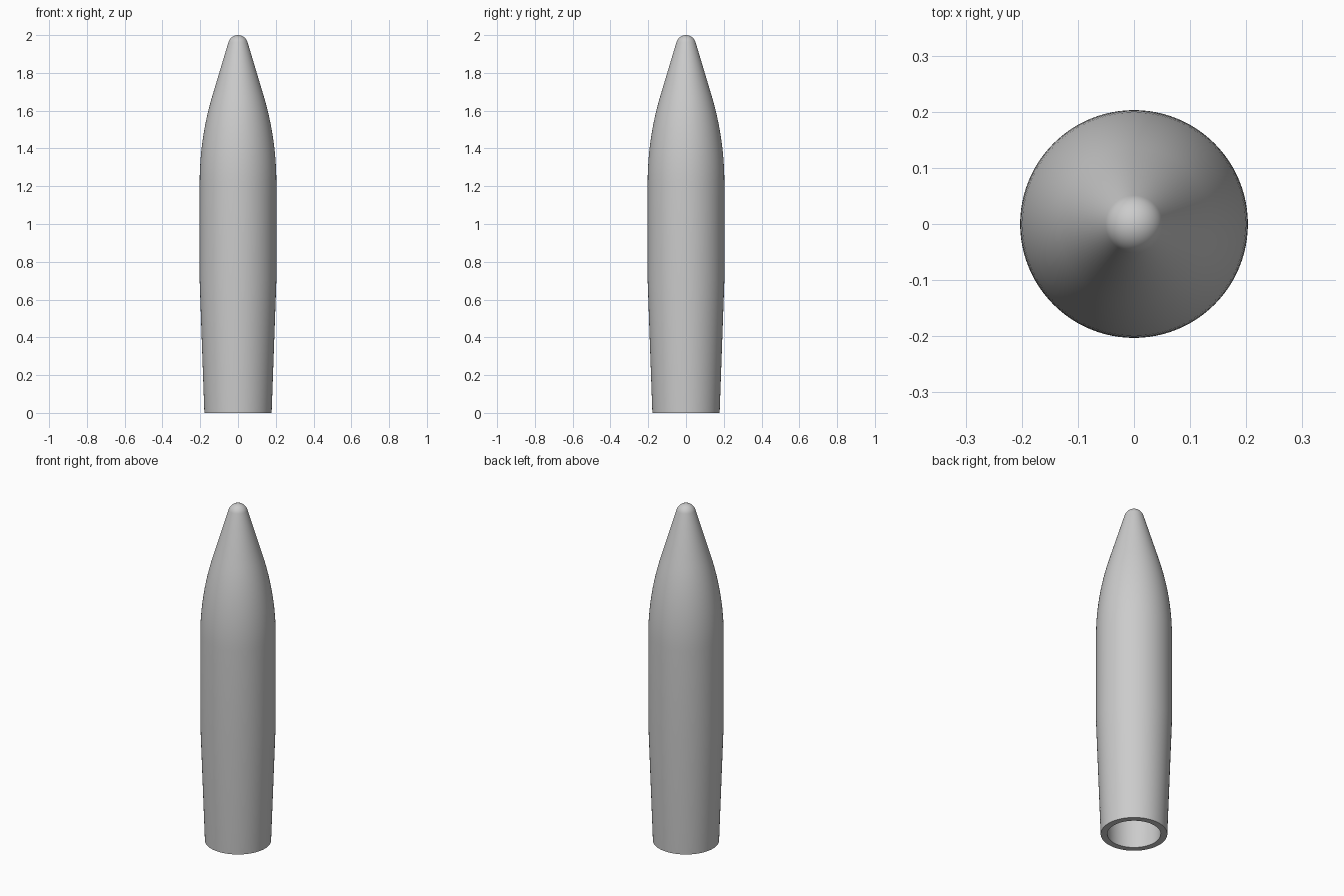
import bpy, bmesh, math

cube = bpy.data.objects.get("Cube")
if cube:
    bpy.data.objects.remove(cube, do_unlink=True)

SEGMENTS = 96
WALL = 0.035
BODY_R, TIP_R = 0.203, 0.053
SHOULDER_Z, OGIVE_R = 1.22, 1.6
CONE_ANGLE = math.radians(16.7)

grey = bpy.data.materials.new("plain grey")
grey.use_nodes = True
colour = (0.6, 0.6, 0.6, 1)
grey.diffuse_color = colour
grey.node_tree.nodes["Principled BSDF"].inputs["Base Color"].default_value = colour


def skin(inset):
    """Profile (radius, height) from the open base to the tip, offset inward."""
    pts = [(0.178 - inset, 0), (BODY_R - inset, 0.7)]
    # curved shoulder, ending tangent to the straight nose cone
    arc = OGIVE_R - inset
    for i in range(13):
        a = CONE_ANGLE * i / 12
        pts.append((BODY_R - OGIVE_R + arc * math.cos(a), SHOULDER_Z + arc * math.sin(a)))
    # rounded tip
    tip = TIP_R - inset
    for i in range(11):
        a = CONE_ANGLE + (math.pi / 2 - CONE_ANGLE) * i / 10
        pts.append((max(tip * math.cos(a), 0), 2 - TIP_R + tip * math.sin(a)))
    return pts


# hollow shell: inner skin from its tip down, across the rim, up the outer skin
profile = skin(WALL)[::-1] + skin(0)
bm = bmesh.new()
verts = [bm.verts.new((r, 0, z)) for r, z in profile]
edges = [bm.edges.new(pair) for pair in zip(verts, verts[1:])]
bmesh.ops.spin(bm, geom=verts + edges, cent=(0, 0, 0), axis=(0, 0, 1),
               angle=math.tau, steps=SEGMENTS)
bmesh.ops.remove_doubles(bm, verts=bm.verts, dist=0.0001)
bmesh.ops.recalc_face_normals(bm, faces=bm.faces)

mesh = bpy.data.meshes.new("hollow_shell")
bm.to_mesh(mesh)
bm.free()
mesh.materials.append(grey)
shell = bpy.data.objects.new("hollow_shell", mesh)
bpy.context.collection.objects.link(shell)

# smooth sides with a sharp base rim
bpy.ops.object.select_all(action="DESELECT")
shell.select_set(True)
bpy.context.view_layer.objects.active = shell
bpy.ops.object.shade_smooth_by_angle(angle=math.radians(30))
